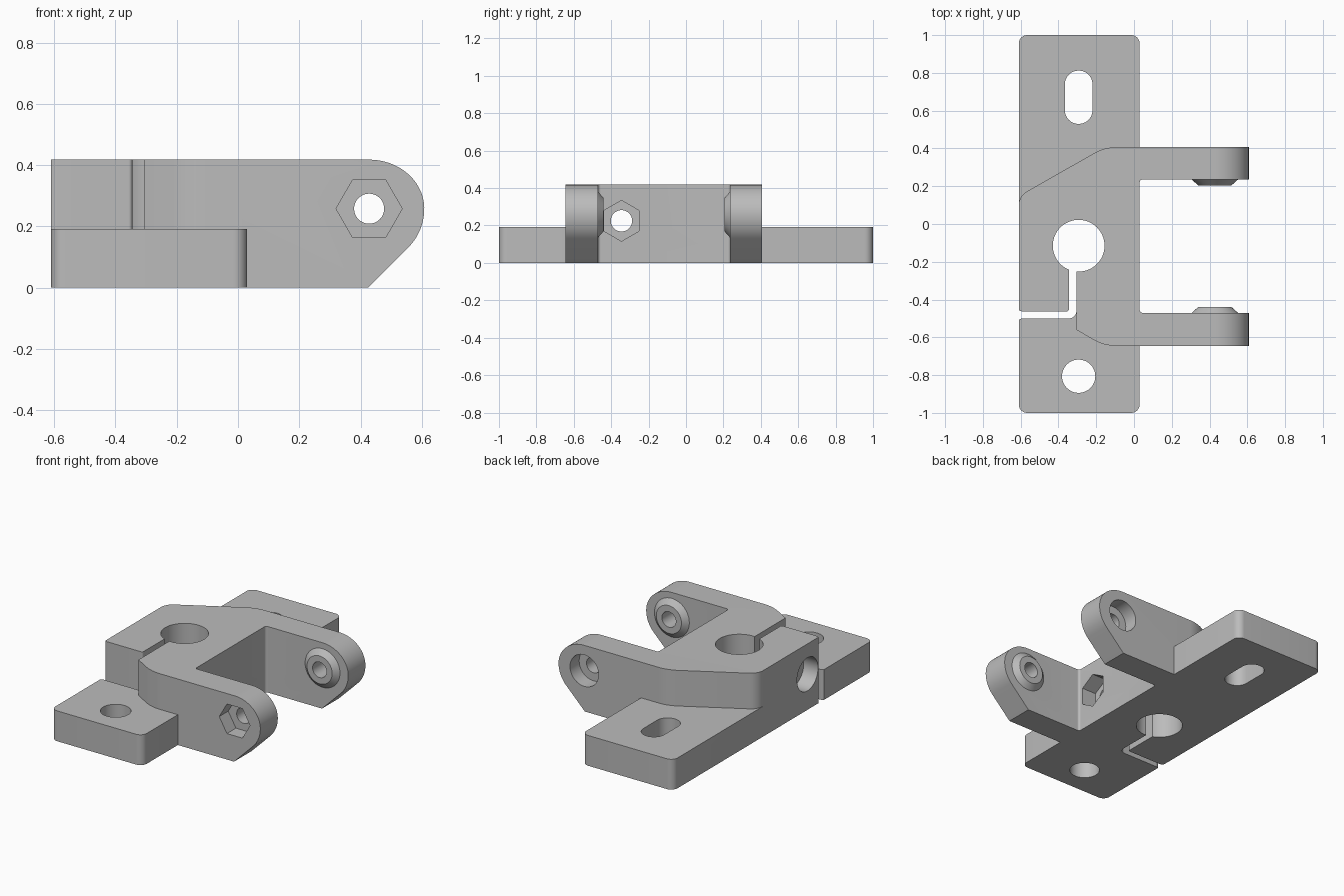
import bpy, bmesh, math
from mathutils import Vector

cube = bpy.data.objects.get("Cube")
if cube:
    bpy.data.objects.remove(cube, do_unlink=True)

grey = bpy.data.materials.new("plain_grey")
grey.use_nodes = True
grey.diffuse_color = (0.5, 0.5, 0.5, 1)
grey.node_tree.nodes["Principled BSDF"].inputs["Base Color"].default_value = (0.5, 0.5, 0.5, 1)


def circle(u, v, r, n=48, spin=0.0):
    return [(u + r * math.cos(spin + math.tau * i / n),
             v + r * math.sin(spin + math.tau * i / n)) for i in range(n)]


def rounded(points, steps=10):
    """Outline from (u, v) or (u, v, radius) corners."""
    out = []
    for i, p in enumerate(points):
        c = Vector(p[:2])
        if len(p) == 2:
            out.append(tuple(c))
            continue
        a = (Vector(points[i - 1][:2]) - c).normalized()
        b = (Vector(points[(i + 1) % len(points)][:2]) - c).normalized()
        half = a.angle(b) / 2
        centre = c + (a + b).normalized() * (p[2] / math.sin(half))
        start = c + a * (p[2] / math.tan(half)) - centre
        end = c + b * (p[2] / math.tan(half)) - centre
        sweep = math.pi - 2 * half
        for k in range(steps + 1):
            t = k / steps
            q = (start * math.sin((1 - t) * sweep) + end * math.sin(t * sweep)) / math.sin(sweep)
            out.append(tuple(centre + q))
    return out


def prism(name, outline, axis, w0, w1, taper=1.0):
    """Extrude an outline along an axis, optionally tapering the far end."""
    place = {"x": lambda u, v, w: (w, u, v),
             "y": lambda u, v, w: (u, w, v),
             "z": lambda u, v, w: (u, v, w)}[axis]
    n = len(outline)
    mu = sum(p[0] for p in outline) / n
    mv = sum(p[1] for p in outline) / n
    bm = bmesh.new()
    near = [bm.verts.new(place(u, v, w0)) for u, v in outline]
    far = [bm.verts.new(place(mu + (u - mu) * taper, mv + (v - mv) * taper, w1))
           for u, v in outline]
    bm.faces.new(near)
    bm.faces.new(far)
    for i in range(n):
        j = (i + 1) % n
        bm.faces.new((near[i], near[j], far[j], far[i]))
    bmesh.ops.recalc_face_normals(bm, faces=bm.faces)
    mesh = bpy.data.meshes.new(name)
    bm.to_mesh(mesh)
    bm.free()
    mesh.materials.append(grey)
    ob = bpy.data.objects.new(name, mesh)
    bpy.context.collection.objects.link(ob)
    return ob


def combine(target, tool, operation):
    """Apply a boolean and discard the tool."""
    bpy.context.view_layer.objects.active = target
    mod = target.modifiers.new(operation, "BOOLEAN")
    mod.operation = operation
    mod.solver = "EXACT"
    mod.object = tool
    bpy.ops.object.modifier_apply(modifier=mod.name)
    bpy.data.objects.remove(tool, do_unlink=True)


LEFT, RIGHT, TIP = -0.61, 0.03, 0.608
TOP, BASE_TOP = 0.418, 0.192
PIN_X, PIN_Z = 0.428, 0.258
SCREW_Y, SCREW_Z = -0.345, 0.225
HUB_X, HUB_Y = -0.293, -0.115

# Clamp block and two arms, seen from above
bracket = prism("hinge_clamp_bracket", rounded([
    (LEFT, 0.148, 0.085), (-0.155, 0.407, 0.24), (0.7, 0.407), (0.7, 0.235),
    (RIGHT, 0.235, 0.015), (RIGHT, -0.47, 0.015), (0.7, -0.47), (0.7, -0.645),
    (-0.16, -0.645, 0.24), (-0.305, -0.56), (-0.305, -0.43), (-0.325, -0.43),
    (-0.325, -0.48), (LEFT, -0.48)]), "z", -0.1, 0.6)

# Side profile: rounded arm tips with a sloping underside
nose = []
for i in range(33):
    a = math.radians(-45 + 135 * i / 32)
    rise = (TOP - PIN_Z) if a > 0 else 0.18
    nose.append((PIN_X + 0.18 * math.cos(a), PIN_Z + rise * math.sin(a)))
profile = [(-0.8, 0), (0.424, 0)] + nose + [(-0.8, TOP)]
combine(bracket, prism("side_profile", profile, "y", -1.2, 1.2), "INTERSECT")

# Base plate
plate = rounded([(LEFT, -1, 0.045), (RIGHT, -1, 0.045), (RIGHT, 1, 0.045), (LEFT, 1, 0.045)])
combine(bracket, prism("base_plate", plate, "z", 0, BASE_TOP), "UNION")

# Tapered bosses on the inner arm faces
for face, tip in ((0.24, 0.205), (-0.475, -0.44)):
    combine(bracket, prism("arm_boss", circle(PIN_X, PIN_Z, 0.128), "y", face, tip, 0.69), "UNION")

# Hub bore, clamping slit, mounting hole and mounting slot
slit = rounded([(-0.7, -0.55), (-0.625, -0.515), (-0.595, -0.5, 0.02), (-0.305, -0.5, 0.04),
                (-0.305, -0.2), (-0.345, -0.2), (-0.345, -0.463, 0.012),
                (-0.595, -0.463, 0.02), (-0.625, -0.448), (-0.7, -0.41)])
slot = rounded([(-0.366, 0.53, 0.072), (-0.22, 0.53, 0.072),
                (-0.22, 0.812, 0.072), (-0.366, 0.812, 0.072)])
for name, outline in (("hub_bore", circle(HUB_X, HUB_Y, 0.137, 64)), ("clamp_slit", slit),
                      ("mounting_hole", circle(HUB_X, -0.806, 0.088)), ("mounting_slot", slot)):
    combine(bracket, prism(name, outline, "z", -0.2, 0.8), "DIFFERENCE")

# Pivot holes with a round recess behind and a hexagonal nut recess in front
pivot = [("pivot_hole", circle(PIN_X, PIN_Z, 0.049), -0.9, 0.9),
         ("pivot_head_recess", circle(PIN_X, PIN_Z, 0.1), 0.315, 0.6),
         ("pivot_nut_recess", circle(PIN_X, PIN_Z, 0.108, 6), -0.9, -0.555)]
for name, outline, a, b in pivot:
    combine(bracket, prism(name, outline, "y", a, b), "DIFFERENCE")

# Clamp screw hole with head and nut recesses
screw = [("screw_hole", circle(SCREW_Y, SCREW_Z, 0.057), -0.9, 0.3),
         ("screw_head_recess", circle(SCREW_Y, SCREW_Z, 0.105), -0.9, -0.51),
         ("screw_nut_recess", circle(SCREW_Y, SCREW_Z, 0.109, 6, math.pi / 2), -0.07, 0.3)]
for name, outline, a, b in screw:
    combine(bracket, prism(name, outline, "x", a, b), "DIFFERENCE")

bpy.ops.object.select_all(action="DESELECT")
bracket.select_set(True)
bpy.context.view_layer.objects.active = bracket
bpy.ops.object.shade_smooth_by_angle(angle=math.radians(25))
